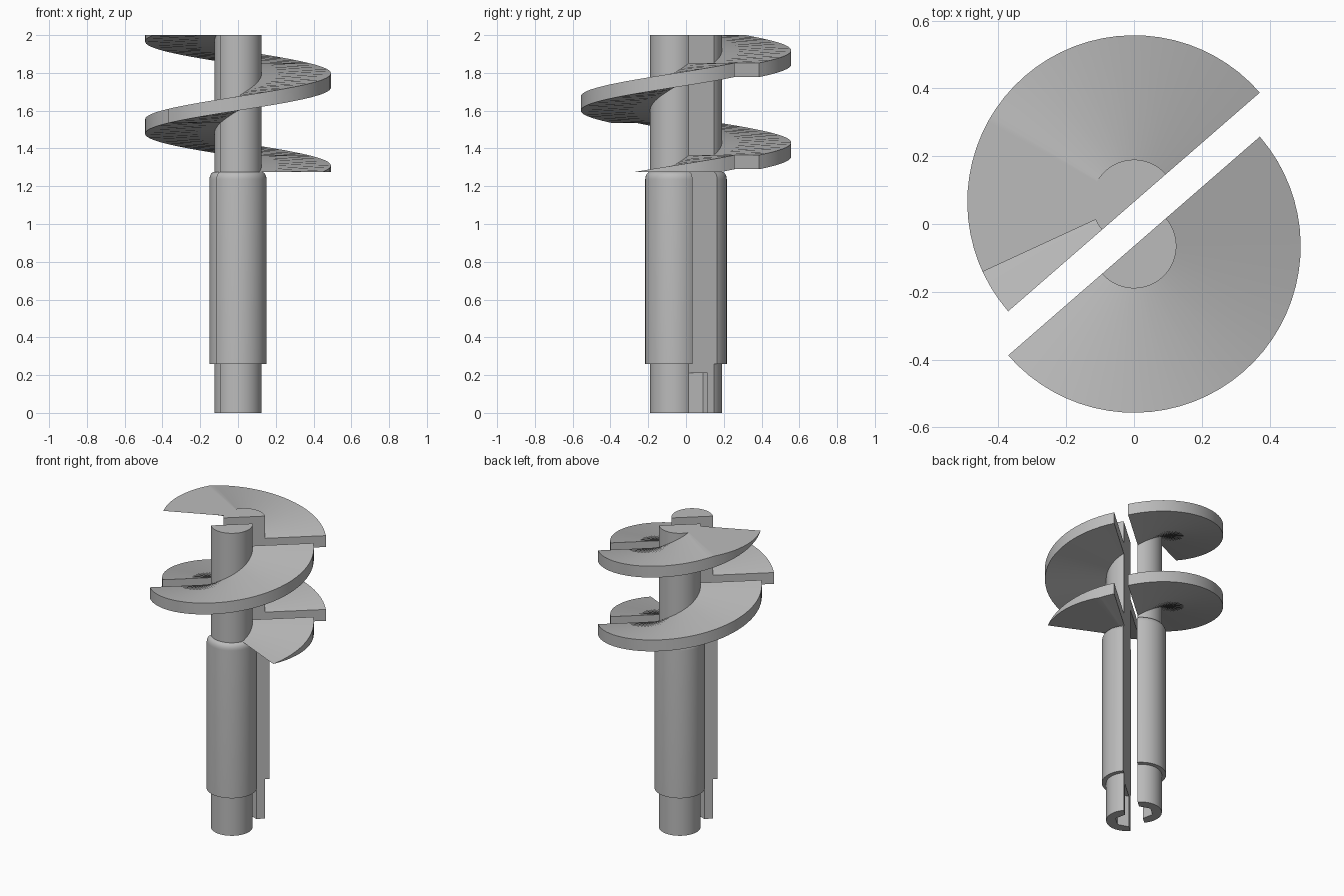
import bpy, bmesh
from math import sin, cos, pi, radians

if "Cube" in bpy.data.objects:
    bpy.data.objects.remove(bpy.data.objects["Cube"], do_unlink=True)

SPLIT = 41          # direction of the split plane, degrees
OFFSET = 0.065      # each half is shifted this far along y
R_SHAFT, R_SLEEVE, R_FLIGHT = 0.125, 0.151, 0.492
Z_SLEEVE, Z_SHOULDER, Z_TOP = 0.26, 1.276, 2.0
PITCH, THICK, Z_START = 0.488, 0.075, 1.29
R_HEX, Z_HEX = 0.073, 0.21

steel = bpy.data.materials.new("grey_steel")
steel.use_nodes = True
steel.diffuse_color = (0.5, 0.5, 0.5, 1)
steel.node_tree.nodes["Principled BSDF"].inputs["Base Color"].default_value = (0.5, 0.5, 0.5, 1)


def polar(r, a, z):
    return (r * cos(a), r * sin(a), z)


def finish(name, faces, y, turn=0):
    """Turn a list of point loops into a welded, smooth-shaded object."""
    bm = bmesh.new()
    for loop in faces:
        bm.faces.new([bm.verts.new(p) for p in loop])
    bmesh.ops.remove_doubles(bm, verts=bm.verts, dist=1e-5)
    bmesh.ops.dissolve_degenerate(bm, edges=bm.edges, dist=1e-5)
    bmesh.ops.recalc_face_normals(bm, faces=bm.faces)
    mesh = bpy.data.meshes.new(name)
    bm.to_mesh(mesh)
    bm.free()
    mesh.materials.append(steel)
    ob = bpy.data.objects.new(name, mesh)
    bpy.context.collection.objects.link(ob)
    ob.location.y = y
    ob.rotation_euler.z = radians(turn)
    bpy.ops.object.select_all(action="DESELECT")
    ob.select_set(True)
    bpy.context.view_layer.objects.active = ob
    bpy.ops.object.shade_smooth_by_angle(angle=radians(30))
    return ob


def half_shaft(name, y, turn):
    # Stepped profile with a rounded shoulder on the sleeve
    profile = [(R_SHAFT, 0), (R_SHAFT, Z_SLEEVE), (R_SLEEVE, Z_SLEEVE)]
    for i in range(7):
        a = i / 6 * pi / 2
        profile.append((R_SHAFT + (R_SLEEVE - R_SHAFT) * cos(a), Z_SHOULDER - 0.04 * (1 - sin(a))))
    profile.append((R_SHAFT, Z_TOP))
    angles = [pi * i / 36 for i in range(37)]
    faces = []
    for (r0, z0), (r1, z1) in zip(profile, profile[1:]):
        for a, b in zip(angles, angles[1:]):
            faces.append([polar(r0, a, z0), polar(r0, b, z0), polar(r1, b, z1), polar(r1, a, z1)])
    # Half hexagon socket in the lower end
    hexa = [pi * i / 3 for i in range(4)]
    for a, b in zip(hexa, hexa[1:]):
        faces.append([polar(R_HEX, a, 0), polar(R_HEX, b, 0), polar(R_HEX, b, Z_HEX), polar(R_HEX, a, Z_HEX)])
    faces.append([polar(R_HEX, a, Z_HEX) for a in hexa])
    # End caps and the flat split face
    faces.append([polar(R_SHAFT, a, Z_TOP) for a in angles])
    faces.append([polar(R_SHAFT, a, 0) for a in angles] + [polar(R_HEX, a, 0) for a in reversed(hexa)])
    faces.append([(r, 0, z) for r, z in profile] + [(-r, 0, z) for r, z in reversed(profile)]
                 + [(-R_HEX, 0, 0), (-R_HEX, 0, Z_HEX), (R_HEX, 0, Z_HEX), (R_HEX, 0, 0)])
    return finish(name, faces, y, turn)


def angle_at(z):
    return SPLIT + (z - Z_START) / PITCH * 360


def flight(name, start, end, y):
    # Helical blade trimmed flat at the shoulder and at the top
    kinks = [angle_at(z - t) for z in (Z_SHOULDER, Z_TOP) for t in (0, THICK)]
    steps = [SPLIT + 5 * i for i in range(-40, 120)]
    angles = sorted({start, end} | {a for a in steps + kinks if start < a < end})
    rings = []
    for a in angles:
        low = Z_START + (a - SPLIT) / 360 * PITCH
        lo, hi = [min(max(z, Z_SHOULDER), Z_TOP) for z in (low, low + THICK)]
        t = radians(a)
        rings.append([polar(R_SHAFT, t, lo), polar(R_FLIGHT, t, lo),
                      polar(R_FLIGHT, t, hi), polar(R_SHAFT, t, hi)])
    faces = [rings[0], rings[-1]]
    for p, q in zip(rings, rings[1:]):
        for i in range(4):
            j = (i + 1) % 4
            faces.append([p[i], p[j], q[j], q[i]])
    return finish(name, faces, y)


half_shaft("front_half_shaft", -OFFSET, SPLIT + 180)
half_shaft("back_half_shaft", OFFSET, SPLIT)

flight("front_lower_flight", angle_at(Z_SHOULDER - THICK), SPLIT, -OFFSET)
flight("front_upper_flight", SPLIT + 180, SPLIT + 360, -OFFSET)
flight("back_lower_flight", SPLIT, SPLIT + 180, OFFSET)
flight("back_upper_flight", SPLIT + 360, angle_at(Z_TOP), OFFSET)
